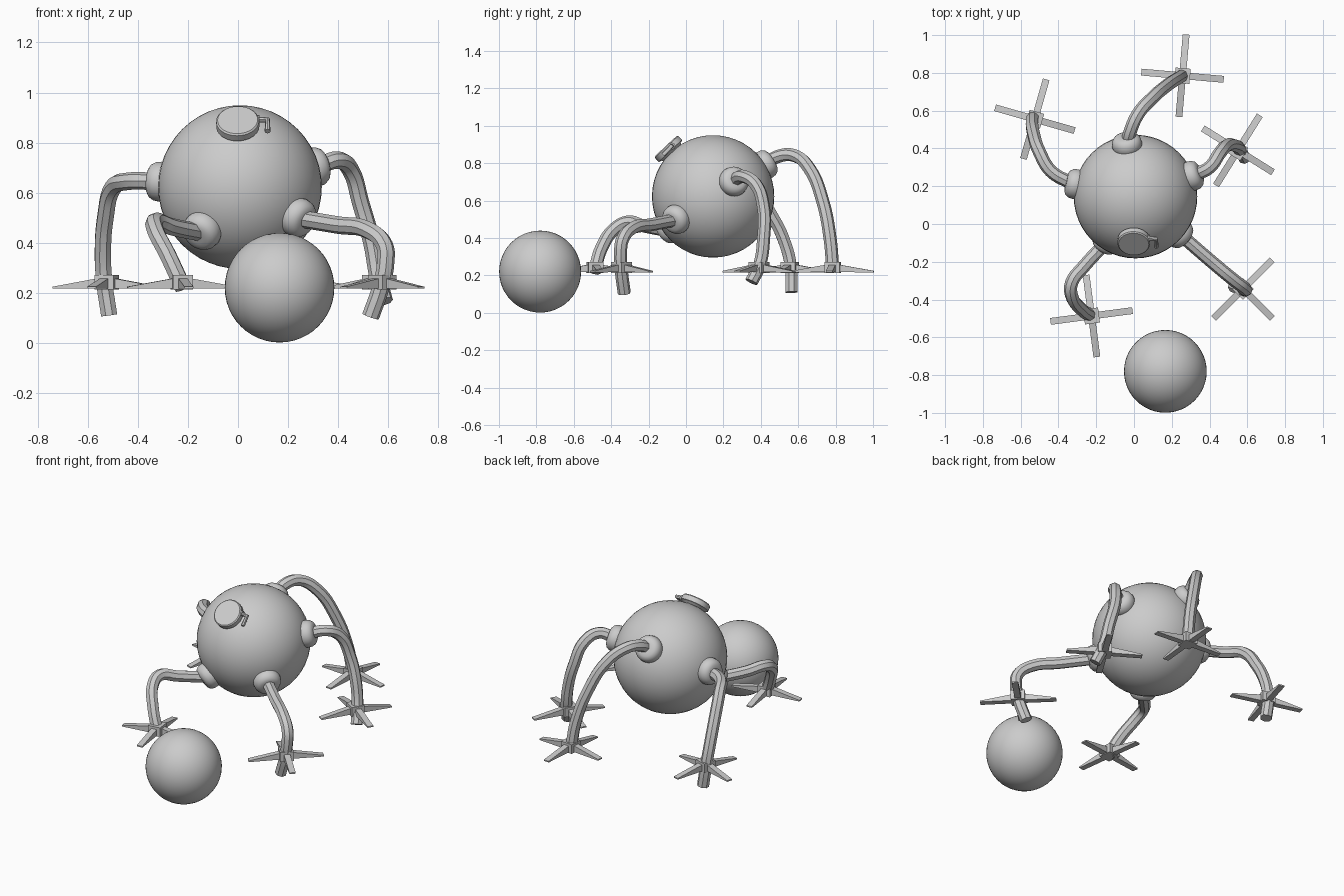
import bpy, bmesh, math
from mathutils import Vector, Matrix

if "Cube" in bpy.data.objects:
    bpy.data.objects.remove(bpy.data.objects["Cube"])

GREY = bpy.data.materials.new("plain grey")
GREY.diffuse_color = (0.6, 0.6, 0.6, 1)
GREY.use_nodes = True
GREY.node_tree.nodes["Principled BSDF"].inputs["Base Color"].default_value = GREY.diffuse_color
BODY = Vector((0.008, 0.145, 0.622))
BODY_R = 0.327


def finish(ob, smooth=True):
    ob.data.materials.clear()
    ob.data.materials.append(GREY)
    bpy.ops.object.select_all(action='DESELECT')
    ob.select_set(True)
    bpy.context.view_layer.objects.active = ob
    if smooth:
        bpy.ops.object.shade_smooth_by_angle(angle=math.radians(40))
    return ob


def mesh_object(name, bm, smooth=True):
    bmesh.ops.recalc_face_normals(bm, faces=bm.faces)
    me = bpy.data.meshes.new(name)
    bm.to_mesh(me)
    bm.free()
    ob = bpy.data.objects.new(name, me)
    bpy.context.collection.objects.link(ob)
    return finish(ob, smooth)


def ball(name, centre, radius):
    bm = bmesh.new()
    bmesh.ops.create_uvsphere(bm, u_segments=48, v_segments=24, radius=radius,
                              matrix=Matrix.Translation(centre))
    return mesh_object(name, bm)


def lathe(name, profile, origin, axis, n=32):
    """Spin (radius, height) pairs around an axis through origin."""
    bm = bmesh.new()
    rings = [[bm.verts.new((r * math.cos(2 * math.pi * i / n),
                            r * math.sin(2 * math.pi * i / n), h)) for i in range(n)]
             for r, h in profile]
    for a, b in zip(rings, rings[1:]):
        for i in range(n):
            j = (i + 1) % n
            bm.faces.new((a[i], a[j], b[j], b[i]))
    bm.faces.new(rings[0])
    bm.faces.new(rings[-1])
    rot = Vector(axis).to_track_quat('Z', 'Y').to_matrix().to_4x4()
    bm.transform(Matrix.Translation(origin) @ rot)
    return mesh_object(name, bm)


def tube(name, points, radius, rounded=True):
    cu = bpy.data.curves.new(name, 'CURVE')
    cu.dimensions = '3D'
    cu.bevel_depth = radius
    cu.bevel_resolution = 2
    cu.resolution_u = 5
    cu.use_fill_caps = True
    sp = cu.splines.new('BEZIER')
    sp.bezier_points.add(len(points) - 1)
    for bp, p in zip(sp.bezier_points, points):
        bp.co = p
        bp.handle_left_type = bp.handle_right_type = 'AUTO' if rounded else 'VECTOR'
    ob = bpy.data.objects.new(name, cu)
    bpy.context.collection.objects.link(ob)
    bpy.ops.object.select_all(action='DESELECT')
    ob.select_set(True)
    bpy.context.view_layer.objects.active = ob
    bpy.ops.object.convert(target='MESH')
    return finish(bpy.context.view_layer.objects.active)


def foot(name, x, y, angle):
    """Square hub with four tapering, drooping blades."""
    bm = bmesh.new()
    bmesh.ops.create_cube(bm, size=1, matrix=Matrix.Translation((0, 0, 0.242))
                          @ Matrix.Diagonal((0.08, 0.08, 0.058, 1)))
    for k in range(4):
        turn = Matrix.Rotation(k * math.pi / 2, 4, 'Z')
        ends = []
        for r, half, low, high in ((0.03, 0.018, 0.217, 0.258), (0.219, 0.018, 0.216, 0.224)):
            ends.append([bm.verts.new(turn @ Vector(p)) for p in
                         ((r, -half, low), (r, half, low), (r, half, high), (r, -half, high))])
        a, b = ends
        bm.faces.new(a)
        bm.faces.new(b)
        for i in range(4):
            j = (i + 1) % 4
            bm.faces.new((a[i], a[j], b[j], b[i]))
    bm.transform(Matrix.Translation((x, y, 0)) @ Matrix.Rotation(math.radians(angle), 4, 'Z'))
    return mesh_object(name, bm, smooth=False)


# Body and loose ball
ball("body", BODY, BODY_R)
ball("loose_ball", (0.166, -0.78, 0.22), 0.219)

# Legs: path from the socket to the foot, foot centre, foot angle
LEGS = {
    "left": ([(-.33, .215, .645), (-.44, .28, .645), (-.50, .38, .62), (-.53, .47, .5),
              (-.54, .53, .37), (-.535, .56, .25), (-.515, .565, .11)], (-.525, .555), -16),
    "back": ([(-.037, .42, .79), (-.02, .49, .835), (.02, .58, .84), (.09, .66, .77),
              (.17, .73, .6), (.23, .77, .4), (.255, .785, .23)], (.257, .785), -5),
    "right": ([(.32, .26, .705), (.40, .30, .73), (.45, .37, .69), (.49, .415, .56),
               (.535, .415, .40), (.56, .395, .26), (.585, .35, .165)], (.55, .39), -32),
    "front_right": ([(.25, -.06, .495), (.40, -.19, .47), (.52, -.29, .45), (.585, -.34, .39),
                     (.59, -.35, .32), (.57, -.345, .22), (.53, -.33, .105)], (.577, -.345), 45),
    "front_left": ([(-.15, -.10, .44), (-.27, -.23, .465), (-.33, -.31, .485), (-.33, -.38, .45),
                    (-.28, -.45, .35), (-.22, -.49, .22)], (-.225, -.487), 7.5),
}
SOCKET = [(.06, .28), (.075, .30), (.08, .325), (.077, .348), (.066, .366), (.05, .375), (.03, .377)]
for side, (path, (fx, fy), angle) in LEGS.items():
    tube(side + "_leg", path, 0.035)
    lathe(side + "_socket", SOCKET, BODY, Vector(path[0]) - BODY)
    foot(side + "_foot", fx, fy, angle)

# Filler cap on the upper front, with a bent spout at its side
CAP_AXIS = Vector((-0.026, -0.684, 0.729))
lathe("cap", [(.05, .30), (.07, .328), (.086, .333), (.086, .362), (.080, .368)], BODY, CAP_AXIS)
tube("cap_collar", [(.065, -.076, .892), (.086, -.076, .892)], 0.019, rounded=False)
tube("cap_spout", [(.07, -.076, .892), (.118, -.078, .89), (.118, -.122, .845)], 0.012, rounded=False)
